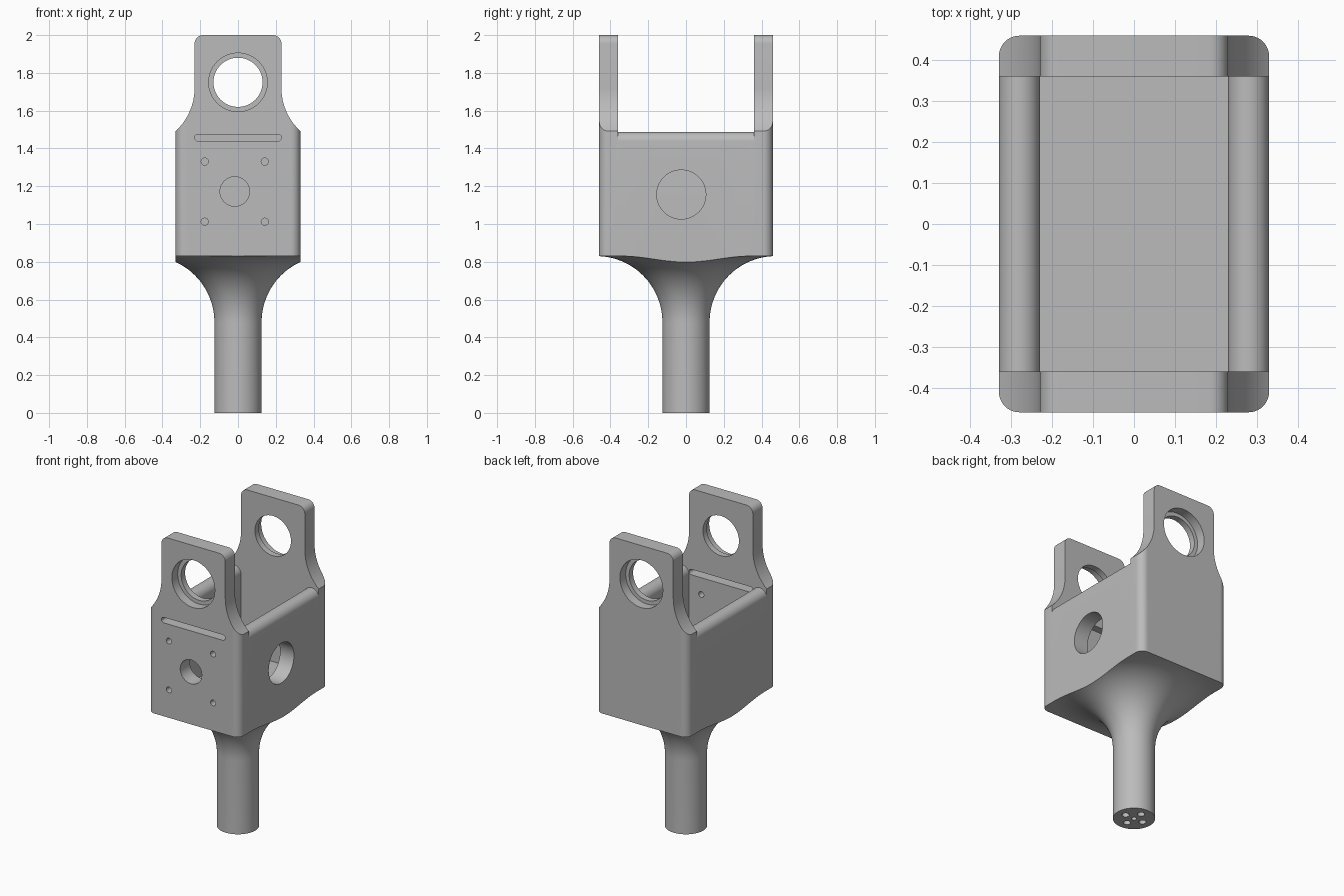
import bpy, bmesh, math
from mathutils import Matrix, Vector

if "Cube" in bpy.data.objects:
    bpy.data.objects.remove(bpy.data.objects["Cube"], do_unlink=True)

grey = bpy.data.materials.new("plain_grey")
grey.use_nodes = True
grey.diffuse_color = (0.5, 0.5, 0.5, 1)
grey.node_tree.nodes["Principled BSDF"].inputs["Base Color"].default_value = (0.5, 0.5, 0.5, 1)

HALF_X, HALF_Y, WALL = 0.33, 0.46, 0.1
IN_X, IN_Y = HALF_X - WALL, HALF_Y - WALL
FLOOR, WALL_TOP, BORE_Z = 0.93, 1.487, 1.75


def arc(cx, cy, r, start, end, steps=16):
    angles = [math.radians(start + (end - start) * i / steps) for i in range(steps + 1)]
    return [(cx + r * math.cos(a), cy + r * math.sin(a)) for a in angles]


def mirrored(points):
    """Close a right-hand outline with its mirror image."""
    return points + [(-x, y) for x, y in reversed(points)]


def finish(name, bm):
    bmesh.ops.recalc_face_normals(bm, faces=bm.faces)
    mesh = bpy.data.meshes.new(name)
    bm.to_mesh(mesh)
    bm.free()
    mesh.materials.append(grey)
    obj = bpy.data.objects.new(name, mesh)
    bpy.context.collection.objects.link(obj)
    return obj


def extrude(name, outline, axis, low, high):
    """Extrude an (x, z) outline along y, an (x, y) one along z, or a (y, z) one along x."""
    place = {"x": lambda u, v: (low, u, v), "y": lambda u, v: (u, low, v),
             "z": lambda u, v: (u, v, low)}[axis]
    bm = bmesh.new()
    face = bm.faces.new([bm.verts.new(place(u, v)) for u, v in outline])
    made = bmesh.ops.extrude_face_region(bm, geom=[face])["geom"]
    shift = Vector([(high - low) * (axis == a) for a in "xyz"])
    bmesh.ops.translate(bm, verts=[g for g in made if isinstance(g, bmesh.types.BMVert)], vec=shift)
    return finish(name, bm)


def cylinder(name, u, v, r, axis, low, high, sides=64):
    return extrude(name, arc(u, v, r, 0, 360, sides)[:-1], axis, low, high)


def lathe(name, profile, steps=96):
    bm = bmesh.new()
    verts = [bm.verts.new((r, 0, z)) for r, z in profile]
    edges = [bm.edges.new(pair) for pair in zip(verts, verts[1:])]
    bmesh.ops.spin(bm, geom=verts + edges, cent=(0, 0, 0), axis=(0, 0, 1),
                   angle=math.tau, steps=steps, use_duplicate=False)
    bmesh.ops.remove_doubles(bm, verts=bm.verts, dist=0.0001)
    return finish(name, bm)


def boolean(obj, cutter, operation="DIFFERENCE"):
    mod = obj.modifiers.new("cut", "BOOLEAN")
    mod.object, mod.operation, mod.solver = cutter, operation, "EXACT"
    baked = bpy.data.meshes.new_from_object(obj.evaluated_get(bpy.context.evaluated_depsgraph_get()))
    obj.modifiers.clear()
    obj.data = baked
    bpy.data.objects.remove(cutter, do_unlink=True)


# Front silhouette: rounded arm top, concave shoulders, straight sides
shoulder_r = 0.31
silhouette = [(0.4, -0.1), (0.4, 1.45)]
silhouette += arc(IN_X + shoulder_r, 1.72, shoulder_r, 239, 180, 24)
silhouette += arc(IN_X - 0.045, 2 - 0.045, 0.045, 0, 90, 8)
body = extrude("fork_body", mirrored(silhouette), "y", -0.6, 0.6)

# Block plan with rounded vertical corners
corner = 0.05
plan = arc(HALF_X - corner, -HALF_Y + corner, corner, -90, 0, 10)
plan += arc(HALF_X - corner, HALF_Y - corner, corner, 0, 90, 10)
boolean(body, extrude("block", mirrored(plan), "z", -0.2, 2.2), "INTERSECT")

# Round stem flaring into the block
stem_r, flare_r, flare_z = 0.125, 0.35, 0.48
profile = [(0, 0), (stem_r, 0)] + arc(stem_r + flare_r, flare_z, flare_r, 180, 90, 28)
profile += [(0.75, flare_z + flare_r), (0.75, 2.3), (0, 2.3)]
boolean(body, lathe("stem_flare", profile), "INTERSECT")

# Cavity and the gap between the arms, leaving round-topped side walls
roll = WALL / 2
gap = [(IN_X, FLOOR)] + arc(HALF_X - roll, WALL_TOP - roll, roll, 180, 0, 20)
gap += [(0.5, WALL_TOP - roll), (0.5, 2.3)]
boolean(body, extrude("gap", mirrored(gap), "y", -IN_Y, IN_Y))

# Stepped bores through both arms
boolean(body, cylinder("bore", 0, BORE_Z, 0.13, "y", -0.7, 0.7))
for side in (-1, 1):
    low, high = sorted((side * 0.4, side * 0.7))
    boolean(body, cylinder("counterbore", 0, BORE_Z, 0.155, "y", low, high))

# Front wall: slot, centre hole and four screw holes
slot_r = 0.018
slot = arc(IN_X - slot_r, 1.457, slot_r, -90, 90, 12)
boolean(body, extrude("slot", mirrored(slot), "y", -0.7, -0.3))
boolean(body, cylinder("front_hole", -0.017, 1.172, 0.078, "y", -0.7, -0.3, 48))
for x in (-0.176, 0.142):
    for z in (1.012, 1.33):
        boolean(body, cylinder("screw_hole", x, z, 0.019, "y", -0.7, -0.3, 20))

# Large hole in one side wall
boolean(body, cylinder("side_hole", -0.025, 1.156, 0.13, "x", 0.28 - roll, 0.6))

# Holes in the stem end
for x, y, r in ((0, 0, 0.016), (0.065, 0, 0.022), (-0.065, 0, 0.022), (0, 0.065, 0.022), (0, -0.065, 0.022)):
    boolean(body, cylinder("stem_hole", x, y, r, "z", -0.1, 0.2, 20))

# Smooth curved faces, keep edges sharp
bpy.ops.object.select_all(action="DESELECT")
body.select_set(True)
bpy.context.view_layer.objects.active = body
bpy.ops.object.shade_smooth_by_angle(angle=math.radians(25))
